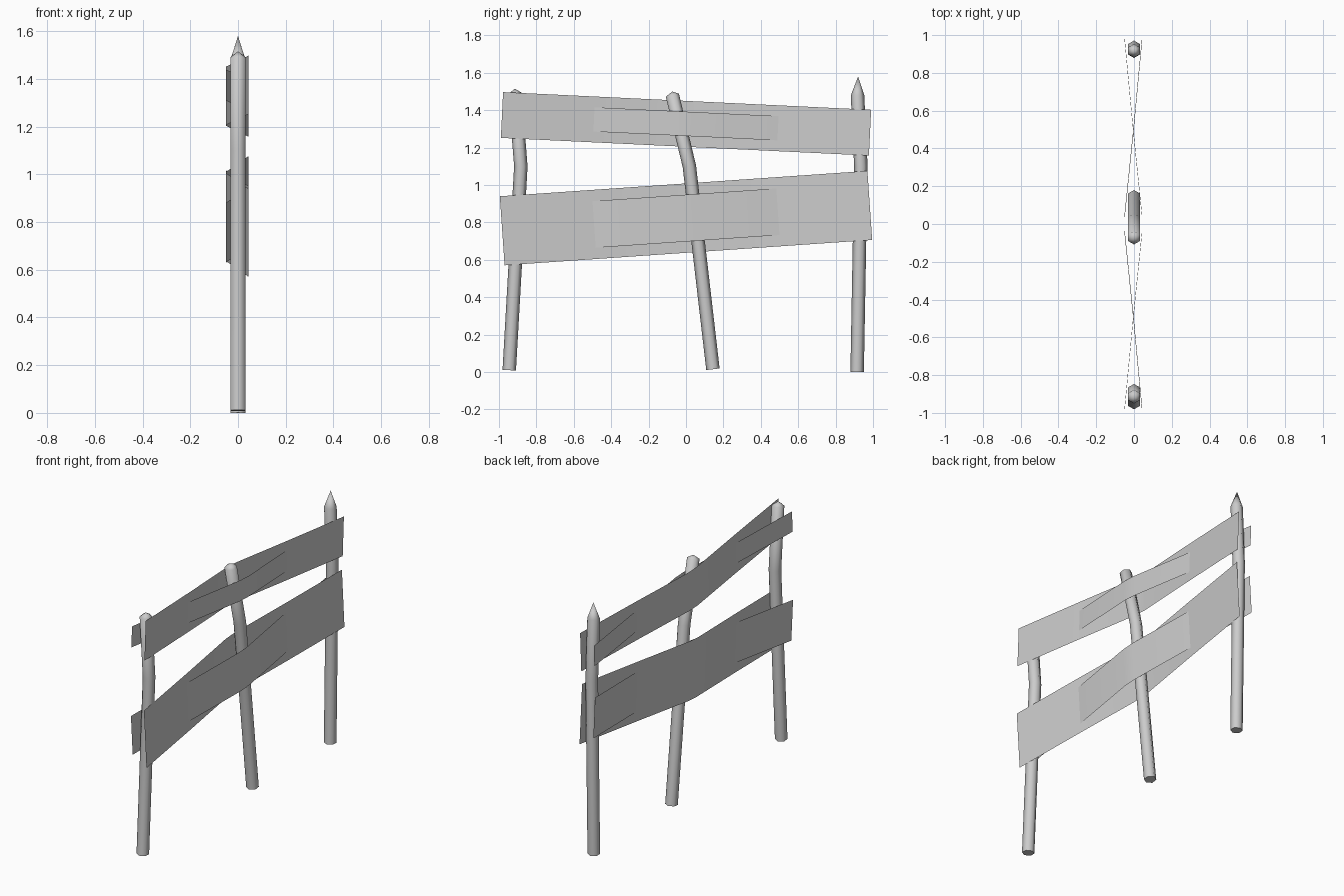
import bpy, bmesh, math
from mathutils import Vector

if "Cube" in bpy.data.objects:
    bpy.data.objects.remove(bpy.data.objects["Cube"], do_unlink=True)

wood = bpy.data.materials.new("pale grey wood")
wood.use_nodes = True
GREY = (0.6, 0.6, 0.6, 1)
wood.diffuse_color = GREY
wood.node_tree.nodes["Principled BSDF"].inputs["Base Color"].default_value = GREY


def finish(name, bm, angle):
    mesh = bpy.data.meshes.new(name)
    bm.to_mesh(mesh)
    bm.free()
    obj = bpy.data.objects.new(name, mesh)
    mesh.materials.append(wood)
    bpy.context.collection.objects.link(obj)
    bpy.ops.object.select_all(action='DESELECT')
    obj.select_set(True)
    bpy.context.view_layer.objects.active = obj
    bpy.ops.object.shade_smooth_by_angle(angle=math.radians(angle))


def post(name, path, tip, radius=0.036, sides=6):
    """Six-sided bent stake through (y, z) points, ending in a pointed tip."""
    bm = bmesh.new()
    pts = [Vector((0, y, z)) for y, z in path]
    rings = []
    for i, p in enumerate(pts):
        axis = (pts[min(i + 1, len(pts) - 1)] - pts[max(i - 1, 0)]).normalized()
        across = axis.cross(Vector((1, 0, 0)))
        ring = []
        for k in range(sides):
            a = math.tau * k / sides
            ring.append(bm.verts.new(p + radius * (across * math.cos(a) + Vector((math.sin(a), 0, 0)))))
        rings.append(ring)
    apex = bm.verts.new((0, *tip))
    for k in range(sides):
        n = (k + 1) % sides
        for low, high in zip(rings, rings[1:]):
            bm.faces.new((low[k], low[n], high[n], high[k]))
        bm.faces.new((rings[-1][k], rings[-1][n], apex))
    bm.faces.new(rings[0])
    bmesh.ops.recalc_face_normals(bm, faces=bm.faces)
    finish(name, bm, 62)


def sheet(name, centre_z, height, slope, x_mid, x_end, length=1.97):
    """Thin board woven around the posts: bent in the middle and tilted along y."""
    bm = bmesh.new()
    tilt = math.atan(slope)
    rows = []
    for t in (-1, -0.5, -0.04, 0.04, 0.5, 1):
        x = x_mid + (x_end - x_mid) * (abs(t) if abs(t) > 0.1 else 0)
        row = []
        for v in (-height / 2, height / 2):
            u = t * length / 2
            row.append(bm.verts.new((x, u * math.cos(tilt) - v * math.sin(tilt),
                                     centre_z + u * math.sin(tilt) + v * math.cos(tilt))))
        rows.append(row)
    for a, b in zip(rows, rows[1:]):
        bm.faces.new((a[0], b[0], b[1], a[1]))
    finish(name, bm, 30)


# Posts
post("front_post", [(-0.945, 0.01), (-0.883, 1.1), (-0.914, 1.49)], (-0.915, 1.515))
post("middle_post", [(0.144, 0.015), (0.018, 1.1), (-0.073, 1.48)], (-0.073, 1.50))
post("back_post", [(0.915, 0.0), (0.935, 1.1), (0.917, 1.48)], (0.92, 1.58))

# Rails: a wide board and a narrow board weaving on opposite sides of the posts
for level, z, wide, narrow, slope in (("upper", 1.327, 0.245, 0.13, -0.048),
                                      ("lower", 0.823, 0.37, 0.25, 0.069)):
    sheet(level + "_wide_board", z, wide, slope, -0.05, 0.043)
    sheet(level + "_narrow_board", z, narrow, slope, 0.043, -0.05)
